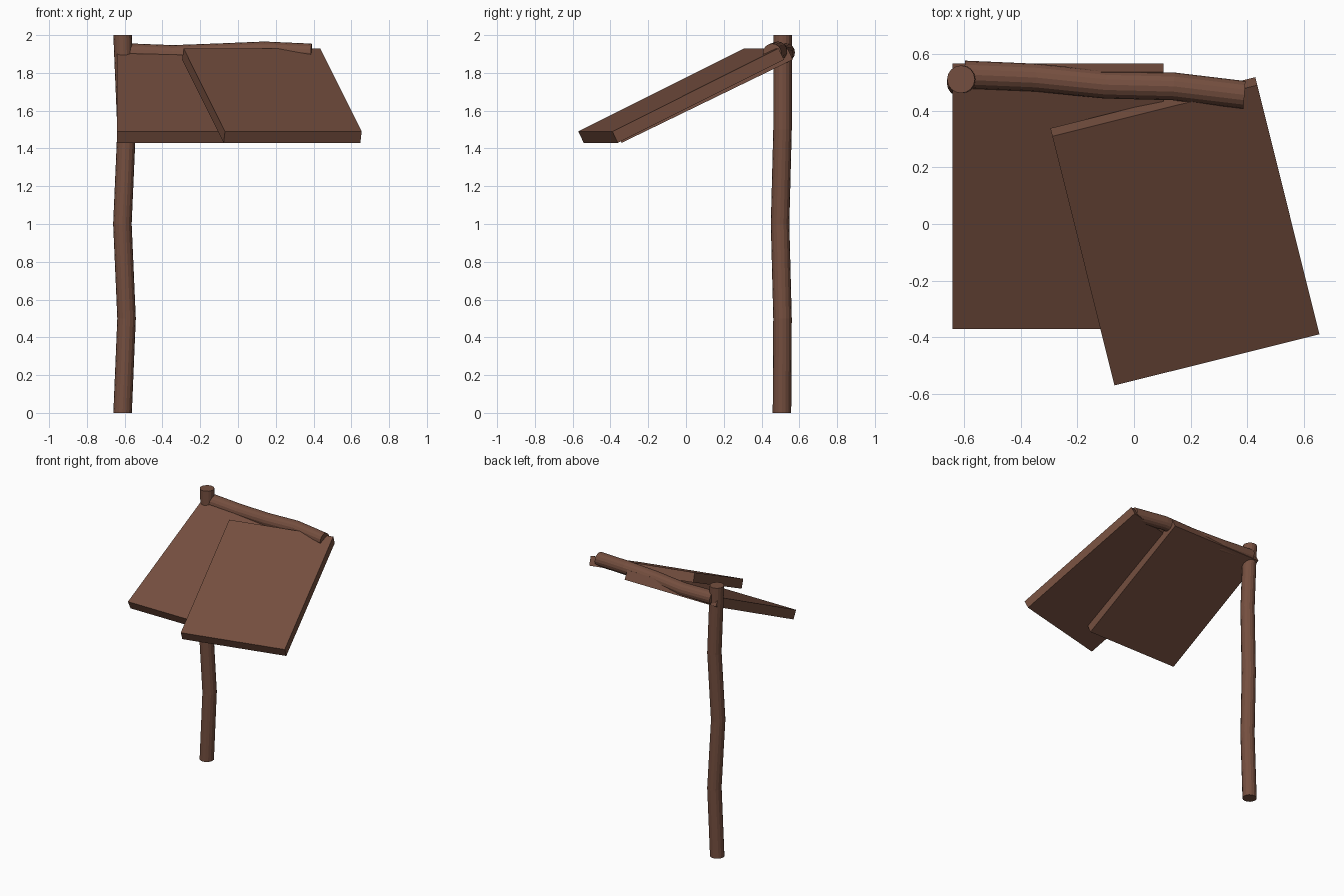
import bpy, bmesh, math
from mathutils import Vector

if "Cube" in bpy.data.objects:
    bpy.data.objects.remove(bpy.data.objects["Cube"])

wood = bpy.data.materials.new("brown wood")
wood.diffuse_color = (0.178, 0.078, 0.050, 1)
wood.use_nodes = True
wood.node_tree.nodes["Principled BSDF"].inputs["Base Color"].default_value = wood.diffuse_color


def finish(name, bm):
    bmesh.ops.recalc_face_normals(bm, faces=bm.faces[:])
    me = bpy.data.meshes.new(name)
    bm.to_mesh(me)
    bm.free()
    me.materials.append(wood)
    ob = bpy.data.objects.new(name, me)
    bpy.context.collection.objects.link(ob)
    return ob


def branch(name, points, a, b, radius=0.049, sides=16):
    """Crooked log: rings in the plane of axes a, b, lofted along the points."""
    bm = bmesh.new()
    rings = []
    for p in points:
        rings.append([bm.verts.new(Vector(p) + radius * (
            a * math.cos(2 * math.pi * i / sides) + b * math.sin(2 * math.pi * i / sides)))
            for i in range(sides)])
    for r, s in zip(rings, rings[1:]):
        for i in range(sides):
            j = (i + 1) % sides
            bm.faces.new((r[i], r[j], s[j], s[i]))
    bm.faces.new(rings[0])
    bm.faces.new(rings[-1])
    return finish(name, bm)


def panel(name, corner, yaw, width=0.746, length=1.008, thick=0.067, pitch=25.9):
    """Sloping board; corner is its front left corner on the upper face."""
    c, s = math.cos(math.radians(yaw)), math.sin(math.radians(yaw))
    p = math.radians(pitch)
    across = Vector((c, s, 0))
    along = Vector((-s * math.cos(p), c * math.cos(p), math.sin(p)))
    up = across.cross(along)
    bm = bmesh.new()
    bmesh.ops.create_cube(bm, size=1)
    for v in bm.verts:
        q = v.co.copy()
        v.co = (Vector(corner) + across * (q.x + 0.5) * width
                + along * (q.y + 0.5) * length + up * (q.z - 0.5) * thick)
    return finish(name, bm)


X, Y, Z = Vector((1, 0, 0)), Vector((0, 1, 0)), Vector((0, 0, 1))

# upright post
branch("post", [(-0.611, 0.508, 0), (-0.59, 0.511, 0.5), (-0.612, 0.498, 1.0),
                (-0.59, 0.511, 1.5), (-0.611, 0.511, 2.0)], X, Y)

# crossbar reaching out from the post
tilt = Vector((0.07, 1, 0)).normalized()
branch("crossbar", [(-0.60, 0.528, 1.908), (-0.345, 0.517, 1.898), (-0.10, 0.492, 1.907),
                    (0.14, 0.486, 1.917), (0.39, 0.456, 1.906)], tilt, Z)

# two overlapping sloped roof panels
panel("left_roof_panel", (-0.641, -0.37, 1.49), 0)
panel("right_roof_panel", (-0.069, -0.57, 1.49), 14)
